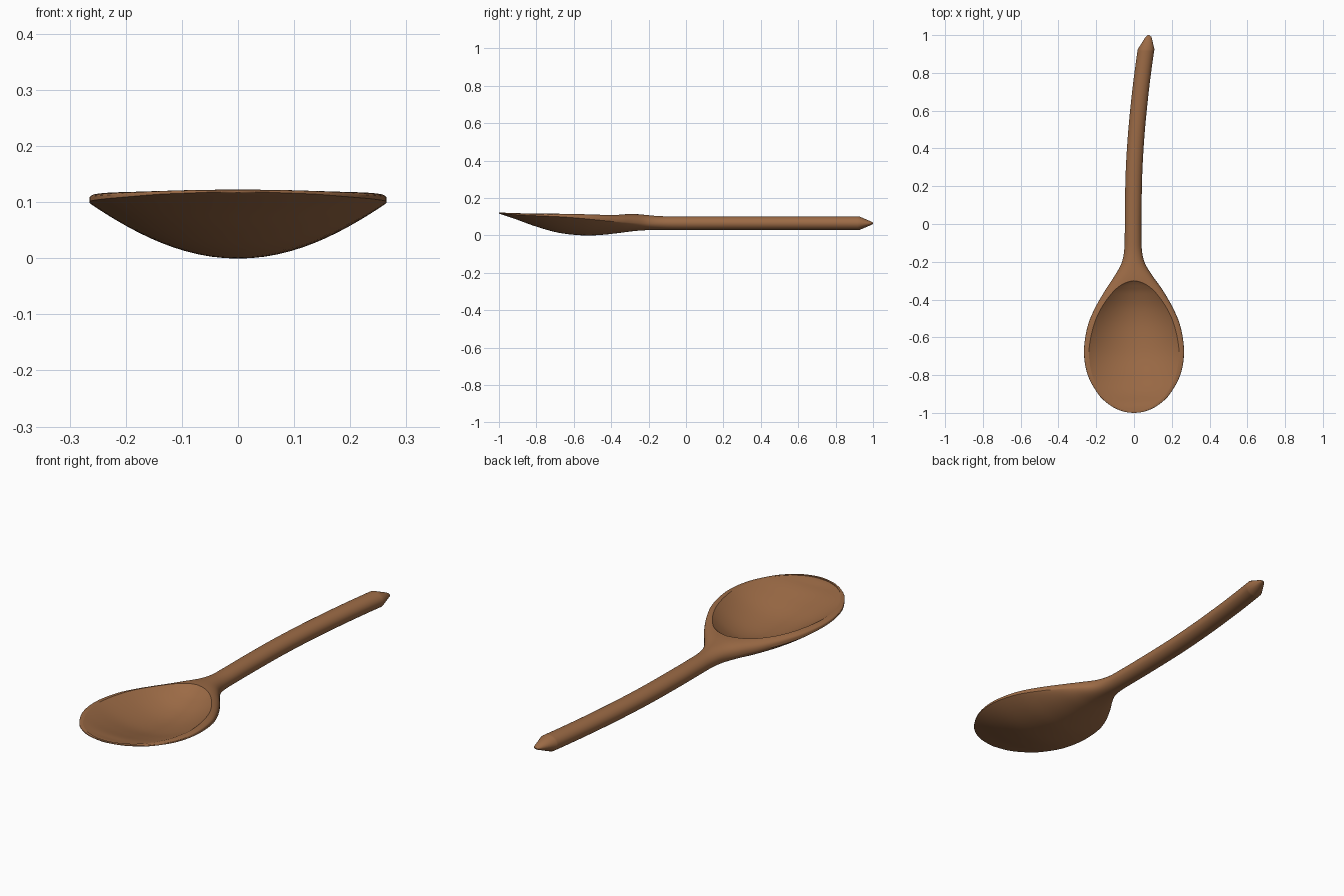
import bpy, math

if "Cube" in bpy.data.objects:
    bpy.data.objects.remove(bpy.data.objects["Cube"])

SEG = 64   # points around each cross-section

# Cross-sections: y, centre x, half width, edge z, bottom z, top z, belly power, top squareness
BOWL = [
    (-1.000, 0, 0.004, 0.119, 0.117, 0.122, 1, 5),
    (-0.995, 0, 0.046, 0.118, 0.115, 0.122, 1, 5),
    (-0.980, 0, 0.091, 0.116, 0.110, 0.122, 1, 6),
    (-0.950, 0, 0.140, 0.114, 0.100, 0.121, 1, 6),
    (-0.900, 0, 0.190, 0.110, 0.083, 0.120, 1, 6),
    (-0.800, 0, 0.245, 0.105, 0.047, 0.119, 1, 6),
    (-0.680, 0, 0.265, 0.100, 0.014, 0.118, 1, 6),
    (-0.550, 0, 0.248, 0.090, 0.000, 0.117, 1, 5),
    (-0.450, 0, 0.209, 0.080, 0.003, 0.116, 0.95, 4),
    (-0.350, 0, 0.152, 0.071, 0.014, 0.116, 0.8, 3),
    (-0.280, -0.002, 0.104, 0.067, 0.023, 0.115, 0.65, 2.6),
    (-0.210, -0.004, 0.063, 0.065, 0.028, 0.109, 0.5, 2.2),
    (-0.140, -0.005, 0.047, 0.065, 0.029, 0.103, 0.5, 2),
]
# Handle: y, centre x
PATH = [(-0.05, -0.005), (0.1, -0.004), (0.3, 0.001), (0.5, 0.014),
        (0.7, 0.034), (0.85, 0.053), (0.925, 0.064)]
HANDLE = [(y, x, 0.044, 0.065, 0.028, 0.102, 0.5, 2) for y, x in PATH]
TIP = [(0.99, 0.077, 0.016, 0.065, 0.056, 0.074, 0.5, 2),
       (1.0, 0.077, 0.005, 0.065, 0.062, 0.068, 0.5, 2)]
# Hollow: y, half width, floor z
HOLLOW = [(-0.990, 0.004, 0.119), (-0.986, 0.042, 0.118), (-0.970, 0.087, 0.116),
          (-0.940, 0.132, 0.110), (-0.890, 0.178, 0.101), (-0.800, 0.224, 0.076),
          (-0.680, 0.243, 0.046), (-0.550, 0.224, 0.035), (-0.450, 0.187, 0.045),
          (-0.370, 0.133, 0.072), (-0.330, 0.090, 0.094), (-0.307, 0.044, 0.110),
          (-0.300, 0.004, 0.116)]


def spline(pts, steps):
    """Catmull-Rom through rows of numbers."""
    out = []
    for i in range(len(pts) - 1):
        a, b, c, d = (pts[max(i - 1, 0)], pts[i], pts[i + 1],
                      pts[min(i + 2, len(pts) - 1)])
        for k in range(steps):
            t = k / steps
            out.append(tuple(
                0.5 * (2 * q + (r - p) * t + (2 * p - 5 * q + 4 * r - s) * t * t
                       + (3 * q - p - 3 * r + s) * t ** 3)
                for p, q, r, s in zip(a, b, c, d)))
    return out + [tuple(pts[-1])]


def loft(name, rings):
    n = len(rings[0])
    verts = [v for r in rings for v in r]
    faces = [(i * n + j, i * n + (j + 1) % n, (i + 1) * n + (j + 1) % n, (i + 1) * n + j)
             for i in range(len(rings) - 1) for j in range(n)]
    faces += [tuple(reversed(range(n))), tuple(range(len(verts) - n, len(verts)))]
    me = bpy.data.meshes.new(name)
    me.from_pydata(verts, [], faces)
    ob = bpy.data.objects.new(name, me)
    bpy.context.collection.objects.link(ob)
    bpy.context.view_layer.objects.active = ob
    bpy.ops.object.select_all(action='DESELECT')
    ob.select_set(True)
    bpy.ops.object.mode_set(mode='EDIT')
    bpy.ops.mesh.select_all(action='SELECT')
    bpy.ops.mesh.normals_make_consistent(inside=False)
    bpy.ops.object.mode_set(mode='OBJECT')
    return ob


def body_ring(row):
    y, cx, w, ze, zb, zt, p, n = row
    pts = []
    for k in range(SEG):
        a = 2 * math.pi * k / SEG
        c, s = math.cos(a), math.sin(a)
        if s >= 0:   # upper side, squarer over the bowl
            x = math.copysign(abs(c) ** (2 / n), c)
            z = ze + (zt - ze) * s ** (2 / n)
        else:        # belly, parabolic under the bowl and round on the handle
            x = c
            z = ze - (ze - zb) * (s * s) ** p
        pts.append((cx + w * x, y, z))
    return pts


def hollow_ring(row):
    y, w, zb = row
    zt = 0.1185
    pts = []
    for k in range(33):
        u = -math.cos(math.pi * k / 32)
        pts.append((w * u, y, zt - (zt - zb) * (1 - u * u) if zb < zt else zt))
    return pts + [(w, y, 0.2), (-w, y, 0.2)]


# Spoon body
spoon = loft("wooden_spoon", [body_ring(r) for r in spline(BOWL + HANDLE, 5) + TIP])

# Hollow of the bowl
cutter = loft("bowl_hollow_cutter", [hollow_ring(r) for r in spline(HOLLOW, 5)])
cutter.hide_render = True
cut = spoon.modifiers.new("hollow", 'BOOLEAN')
cut.operation = 'DIFFERENCE'
cut.solver = 'EXACT'
cut.object = cutter
bpy.ops.object.select_all(action='DESELECT')
spoon.select_set(True)
bpy.context.view_layer.objects.active = spoon
bpy.ops.object.modifier_apply(modifier=cut.name)
bpy.data.objects.remove(cutter)

# Wood colour
wood = bpy.data.materials.new("brown wood")
wood.diffuse_color = (0.33, 0.145, 0.06, 1)
wood.use_nodes = True
wood.node_tree.nodes["Principled BSDF"].inputs["Base Color"].default_value = wood.diffuse_color
spoon.data.materials.clear()
spoon.data.materials.append(wood)
bpy.ops.object.shade_smooth_by_angle(angle=math.radians(30))
